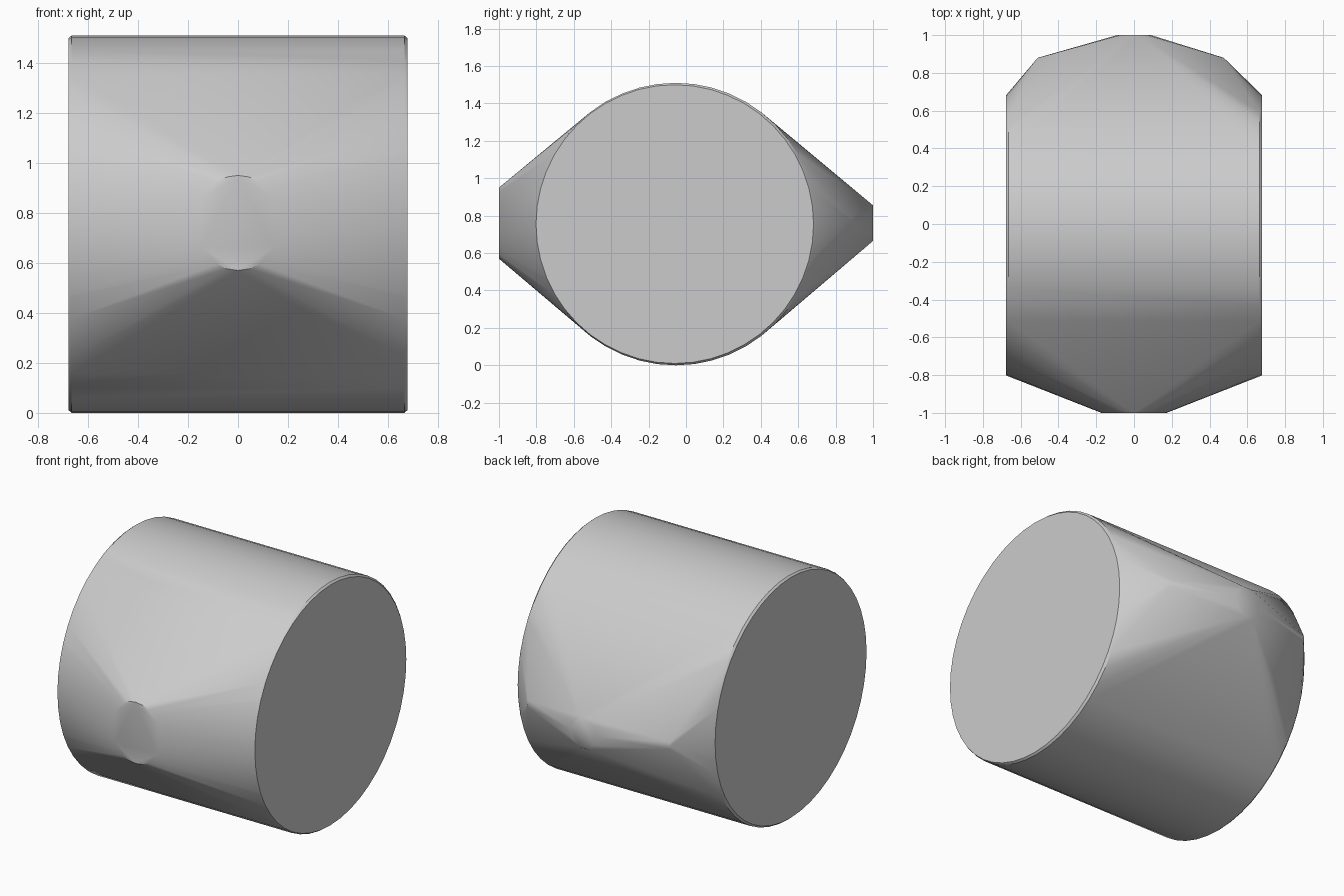
import bpy, bmesh, math
from mathutils import Vector

cube = bpy.data.objects.get("Cube")
if cube:
    bpy.data.objects.remove(cube, do_unlink=True)

grey = bpy.data.materials.new("plain grey")
grey.use_nodes = True
colour = (0.6, 0.6, 0.6, 1)
grey.diffuse_color = colour
grey.node_tree.nodes["Principled BSDF"].inputs["Base Color"].default_value = colour

bm = bmesh.new()


def ring(centre, u, v, ru, rv, count):
    """Add a ring of points in the plane of u and v."""
    for i in range(count):
        a = math.tau * i / count
        bm.verts.new(Vector(centre) + Vector(u) * ru * math.cos(a)
                     + Vector(v) * rv * math.sin(a))


X, Y, Z = (1, 0, 0), (0, 1, 0), (0, 0, 1)

# Flat round ends with a narrow chamfer
for side in (-1, 1):
    ring((side * 0.677, -0.06, 0.755), Y, Z, 0.742, 0.745, 48)
    ring((side * 0.665, -0.055, 0.755), Y, Z, 0.75, 0.755, 48)

# Front and back hubs
ring((0, -1, 0.76), X, Z, 0.172, 0.19, 24)
ring((0, 1, 0.76), X, Z, 0.09, 0.1, 10)

# Rear side corners
for x in (-0.5, 0.465):
    ring((x, 0.88, 0.77), X, Z, 0.01, 0.025, 6)

# Shrink-wrapped skin around all the rings
result = bmesh.ops.convex_hull(bm, input=bm.verts[:])
loose = [v for v in bm.verts if not v.link_faces]
bmesh.ops.delete(bm, geom=loose, context="VERTS")
bmesh.ops.dissolve_limit(bm, angle_limit=0.002, verts=bm.verts[:], edges=bm.edges[:])
bmesh.ops.recalc_face_normals(bm, faces=bm.faces[:])

mesh = bpy.data.meshes.new("barrel_hull")
bm.to_mesh(mesh)
bm.free()
mesh.materials.append(grey)
hull = bpy.data.objects.new("barrel_hull", mesh)
bpy.context.collection.objects.link(hull)
bpy.context.view_layer.objects.active = hull
hull.select_set(True)
bpy.ops.object.shade_smooth_by_angle(angle=math.radians(30))
